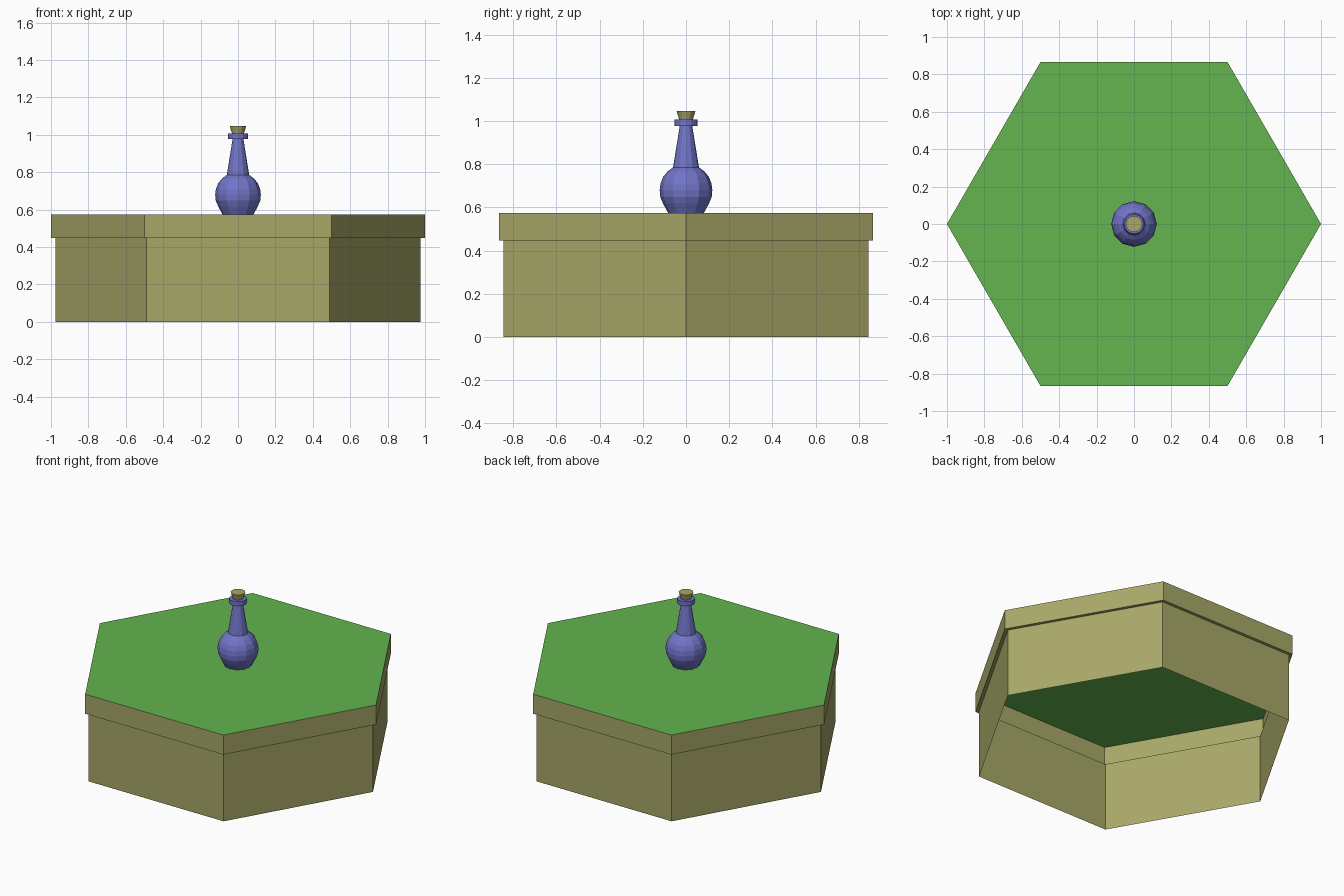
import bpy
import math

if "Cube" in bpy.data.objects:
    bpy.data.objects.remove(bpy.data.objects["Cube"])


def material(name, rgb):
    m = bpy.data.materials.new(name)
    m.diffuse_color = (*rgb, 1)
    m.use_nodes = True
    m.node_tree.nodes["Principled BSDF"].inputs["Base Color"].default_value = m.diffuse_color
    return m


def lathe(name, profile, sides, mat, cap_top=False, cap_bottom=False):
    """Revolve a bottom-to-top (radius, z) profile into flat-sided rings."""
    verts = [(r * math.cos(2 * math.pi * i / sides),
              r * math.sin(2 * math.pi * i / sides), z)
             for r, z in profile for i in range(sides)]
    faces = []
    for k in range(len(profile) - 1):
        a, b = k * sides, (k + 1) * sides
        for i in range(sides):
            j = (i + 1) % sides
            faces.append((a + i, a + j, b + j, b + i))
    if cap_top:
        faces.append(tuple(range(len(verts) - sides, len(verts))))
    if cap_bottom:
        faces.append(tuple(reversed(range(sides))))
    mesh = bpy.data.meshes.new(name)
    mesh.from_pydata(verts, [], faces)
    mesh.materials.append(mat)
    obj = bpy.data.objects.new(name, mesh)
    bpy.context.collection.objects.link(obj)
    return obj


earth = material("earth", (0.39, 0.39, 0.14))
grass = material("grass", (0.125, 0.46, 0.077))
glass = material("glass", (0.165, 0.175, 0.57))
cork = material("cork", (0.39, 0.39, 0.14))

TOP = 0.575

# Hollow hexagonal tile: thin wall, small ledge and overhanging rim, open below
lathe("tile_wall", [(0.977, 0), (0.977, 0.447), (1, 0.447), (1, TOP)], 6, earth)

# Green top sheet
lathe("tile_top", [(1, TOP)], 6, grass, cap_top=True)

# Bottle: round body, tapering neck and collar
lathe("bottle", [
    (0.083, TOP), (0.106, 0.617), (0.119, 0.648), (0.122, 0.68),
    (0.118, 0.711), (0.106, 0.741), (0.086, 0.766), (0.06, 0.785),
    (0.029, 0.977), (0.053, 0.977), (0.053, 1.007), (0.03, 1.007)],
    12, glass, cap_top=True)

# Stopper flaring out above the collar
lathe("stopper", [(0.03, 1.0), (0.044, 1.047)], 12, cork,
      cap_top=True, cap_bottom=True)
